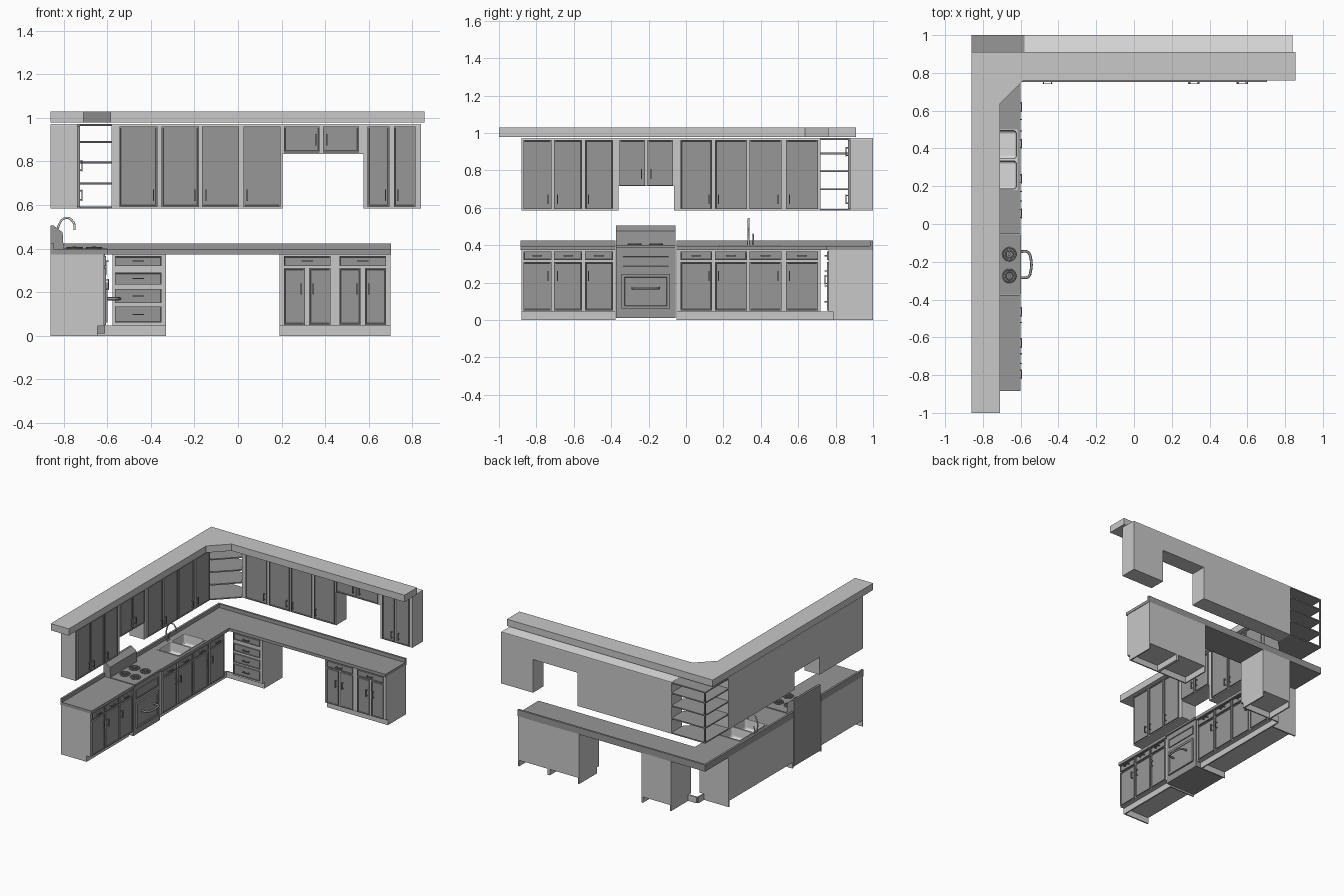
import bpy, bmesh
from mathutils import Vector

if "Cube" in bpy.data.objects:
    bpy.data.objects.remove(bpy.data.objects["Cube"])


def material(name, v):
    m = bpy.data.materials.new(name)
    m.use_nodes = True
    m.diffuse_color = (v, v, v, 1)
    m.node_tree.nodes["Principled BSDF"].inputs["Base Color"].default_value = (v, v, v, 1)
    return m


LIGHT = material("light grey", 0.58)
DARK = material("mid grey", 0.31)
WHITE = material("white", 0.85)
METAL = material("sink grey", 0.7)
HANDLE = material("handle grey", 0.25)


def finish(bm, name, mat):
    bmesh.ops.recalc_face_normals(bm, faces=bm.faces)
    me = bpy.data.meshes.new(name)
    bm.to_mesh(me)
    bm.free()
    me.materials.append(mat)
    ob = bpy.data.objects.new(name, me)
    bpy.context.collection.objects.link(ob)
    return ob


def box_bm(lo, hi):
    bm = bmesh.new()
    bmesh.ops.create_cube(bm, size=1)
    for v in bm.verts:
        v.co = Vector([a + (c + 0.5) * (b - a) for a, b, c in zip(lo, hi, v.co)])
    bm.normal_update()
    return bm


def facing(bm, direction):
    return max(bm.faces, key=lambda f: f.normal.dot(Vector(direction)))


def world(run, u0, u1, d0, d1, z0, z1):
    """u runs along the wall, d is the distance out from it."""
    if run == "left":
        return (-0.86 + d0, u0, z0), (-0.86 + d1, u1, z1)
    return (u0, 1 - d1, z0), (u1, 1 - d0, z1)


OUT = {"left": (1, 0, 0), "back": (0, -1, 0)}


def block(name, run, u0, u1, d0, d1, z0, z1, mat, open_top=False):
    bm = box_bm(*world(run, u0, u1, d0, d1, z0, z1))
    if open_top:
        bm.faces.remove(facing(bm, (0, 0, 1)))
    return finish(bm, name, mat)


def panel(name, run, u0, u1, d0, d1, z0, z1, border=0.009):
    """Slab with a recessed centre, for doors and drawers."""
    bm = box_bm(*world(run, u0, u1, d0, d1, z0, z1))
    f = facing(bm, OUT[run])
    bmesh.ops.inset_region(bm, faces=[f], thickness=border)
    bmesh.ops.inset_region(bm, faces=[f], thickness=0.002, depth=-0.003)
    return finish(bm, name, DARK)


def prism(name, pts, mat, axis, a, b):
    bm = bmesh.new()
    put = (lambda p: (p[0], p[1], a)) if axis == "z" else (lambda p: (p[0], a, p[1]))
    f = bm.faces.new([bm.verts.new(put(p)) for p in pts])
    new = bmesh.ops.extrude_face_region(bm, geom=[f])["geom"]
    shift = (0, 0, b - a) if axis == "z" else (0, b - a, 0)
    bmesh.ops.translate(bm, vec=shift, verts=[g for g in new if isinstance(g, bmesh.types.BMVert)])
    return finish(bm, name, mat)


def tube(name, pts, radius, mat):
    cu = bpy.data.curves.new(name, "CURVE")
    cu.dimensions = "3D"
    cu.bevel_depth, cu.bevel_resolution, cu.resolution_u = radius, 2, 6
    cu.use_fill_caps = True
    s = cu.splines.new("BEZIER")
    s.bezier_points.add(len(pts) - 1)
    for bp, p in zip(s.bezier_points, pts):
        bp.co = p
        bp.handle_left_type = bp.handle_right_type = "AUTO"
    cu.materials.append(mat)
    ob = bpy.data.objects.new(name, cu)
    bpy.context.collection.objects.link(ob)


def handle(run, u, z, d, upright=True, half=0.026):
    r = 0.003
    hu, hz = (r, half) if upright else (half, r)
    block("handle_bar", run, u - hu, u + hu, d + 0.008, d + 0.013, z - hz, z + hz, HANDLE)
    for s in (-1, 1):
        pu, pz = (u, z + s * half * 0.8) if upright else (u + s * half * 0.8, z)
        block("handle_post", run, pu - r, pu + r, d - 0.004, d + 0.009, pz - r, pz + r, HANDLE)


def door(run, u0, u1, d, z0, z1, side, hz):
    panel("cabinet_door", run, u0, u1, d, d + 0.01, z0, z1)
    handle(run, u1 - 0.018 if side > 0 else u0 + 0.018, hz, d + 0.01)


def drawer(run, u0, u1, d, z0, z1):
    panel("drawer_front", run, u0, u1, d, d + 0.01, z0, z1, 0.006)
    handle(run, (u0 + u1) / 2, (z0 + z1) / 2, d + 0.01, False)


def base(run, u0, u1, d, toe0=None, toe1=None):
    block("base_cabinet", run, u0, u1, 0, d, 0.045, 0.376, LIGHT, True)
    for u in (u0, u1 - 0.01):
        block("base_side_foot", run, u, u + 0.01, 0, 0.215, 0, 0.046, LIGHT)
    block("toe_kick", run, u0 if toe0 is None else toe0, u1 if toe1 is None else toe1,
          0.205, 0.215, 0, 0.046, LIGHT)


def upper(run, u0, u1, z0):
    block("wall_cabinet", run, u0, u1, 0, 0.124, z0, 0.966, LIGHT)
    block("wall_cabinet_top", run, u0, u1, 0, 0.124, 0.966, 0.973, WHITE)


# Left run: base and wall cabinets
DL, DB, DU = 0.245, 0.237, 0.124
base("left", -0.88, -0.376, DL)
base("left", -0.05, 0.72, DL, toe1=0.785)
upper("left", -0.88, -0.36, 0.585)
upper("left", -0.36, -0.065, 0.715)
upper("left", -0.065, 0.72, 0.585)
columns = [(-0.87, -0.72, 1), (-0.705, -0.555, -1), (-0.54, -0.39, -1),
           (-0.03, 0.14, 1), (0.155, 0.325, -1), (0.34, 0.51, 1), (0.535, 0.705, -1)]
for a, b, s in columns:
    door("left", a, b, DL, 0.05, 0.31, s, 0.235)
    drawer("left", a, b, DL, 0.32, 0.366)
    door("left", a, b, DU, 0.592, 0.963, s, 0.645)
for a, b, s in [(-0.355, -0.22, 1), (-0.205, -0.07, -1)]:
    door("left", a, b, DU, 0.72, 0.963, s, 0.78)

# Back run: drawer unit, base cabinets and wall cabinets
base("back", -0.575, -0.33, DB, toe0=-0.645)
for z0, z1 in [(0.06, 0.135), (0.15, 0.215), (0.235, 0.29), (0.32, 0.366)]:
    drawer("back", -0.565, -0.35, DB, z0, z1)
for u in (0.19, 0.445):
    base("back", u, u + 0.255, DB)
    drawer("back", u + 0.02, u + 0.235, DB, 0.32, 0.366)
    door("back", u + 0.02, u + 0.118, DB, 0.05, 0.31, 1, 0.215)
    door("back", u + 0.137, u + 0.235, DB, 0.05, 0.31, -1, 0.215)
upper("back", -0.58, 0.205, 0.585)
upper("back", 0.205, 0.575, 0.835)
upper("back", 0.575, 0.84, 0.585)
for a, b, s in [(-0.545, -0.37, 1), (-0.35, -0.18, 1), (-0.165, 0.005, -1), (0.025, 0.195, -1),
                (0.595, 0.695, 1), (0.715, 0.815, -1)]:
    door("back", a, b, DU, 0.592, 0.961, s, 0.645)
for a, b, s in [(0.21, 0.375, 1), (0.39, 0.555, -1)]:
    door("back", a, b, DU, 0.842, 0.961, s, 0.9)

# Open corner shelves
corner = [(-0.86, 1), (-0.58, 1), (-0.58, 0.866), (-0.726, 0.72), (-0.86, 0.72)]
for z in (0.585, 0.695, 0.79, 0.885, 0.963):
    prism("corner_shelf", corner, DARK, "z", z, z + 0.009)
block("corner_shelf_post", "left", 0.99, 1, 0, 0.01, 0.585, 0.972, DARK)

# Soffit above the wall cabinets
prism("soffit", [(-0.86, -1), (-0.71, -1), (-0.71, 0.635), (-0.585, 0.76), (0.855, 0.76),
                 (0.855, 0.91), (-0.86, 0.91)], LIGHT, "z", 0.979, 1.03)

# Countertop in pieces around the stove and the sink, with backsplash
S0, S1 = 0.18, 0.5
C0, C1 = 0.374, 0.396
for a, b, d0, d1 in [(-0.885, -0.376, 0, 0.26), (-0.052, S0, 0, 0.26), (S1, 1, 0, 0.26),
                     (S0, S1, 0, 0.06), (S0, S1, 0.243, 0.26)]:
    block("countertop", "left", a, b, d0, d1, C0, C1, DARK)
block("countertop", "back", -0.6, 0.703, 0, 0.249, C0, C1, DARK)
for a, b in [(-0.885, -0.376), (-0.052, 1)]:
    block("backsplash", "left", a, b, 0, 0.015, C1, 0.424, DARK)
block("backsplash", "back", -0.845, 0.703, 0, 0.015, C1, 0.424, DARK)

# Double sink
for y0, y1 in [(S0, 0.34), (0.34, S1)]:
    bm = box_bm((-0.8, y0, 0.315), (-0.617, y1, 0.4))
    f = facing(bm, (0, 0, 1))
    bmesh.ops.inset_region(bm, faces=[f], thickness=0.008)
    bmesh.ops.inset_region(bm, faces=[f], thickness=0.004, depth=-0.075)
    edges = {e for v in f.verts for e in v.link_edges}
    bmesh.ops.bevel(bm, geom=list(edges), offset=0.014, segments=3, profile=0.5, affect="EDGES")
    finish(bm, "sink_basin", METAL)
tube("faucet", [(-0.825, 0.335, 0.39), (-0.825, 0.335, 0.5), (-0.79, 0.335, 0.541),
                (-0.755, 0.335, 0.52), (-0.75, 0.335, 0.485)], 0.005, METAL)
tube("faucet_lever", [(-0.825, 0.36, 0.39), (-0.825, 0.36, 0.43), (-0.815, 0.358, 0.46)], 0.004, METAL)

# Stove
Y0, Y1 = -0.374, -0.056
block("stove_body", "left", Y0, Y1, 0, 0.25, 0.01, 0.385, DARK)
block("stove_top", "left", Y0, Y1, 0, 0.262, 0.385, 0.4, DARK)
panel("stove_control_panel", "left", Y0 + 0.03, Y1 - 0.03, 0.25, 0.257, 0.28, 0.345)
panel("oven_door", "left", Y0 + 0.03, Y1 - 0.03, 0.25, 0.262, 0.06, 0.245, 0.022)
prism("stove_backguard", [(-0.86, 0.39), (-0.8, 0.39), (-0.805, 0.475), (-0.845, 0.505), (-0.86, 0.505)],
      DARK, "y", Y0, Y1)
tube("oven_handle", [(-0.6, -0.285, 0.17), (-0.56, -0.28, 0.17), (-0.547, -0.25, 0.17),
                     (-0.547, -0.18, 0.17), (-0.56, -0.15, 0.17), (-0.6, -0.145, 0.17)], 0.007, DARK)
for x in (-0.66, -0.75):
    for y in (-0.16, -0.275):
        for r in (0.034, 0.02):
            bpy.ops.mesh.primitive_torus_add(location=(x, y, 0.404), major_radius=r, minor_radius=0.004,
                                             major_segments=20, minor_segments=6)
            ring = bpy.context.object
            ring.name = "burner_ring"
            ring.data.materials.append(HANDLE)
            bpy.ops.object.shade_smooth_by_angle()
        bpy.ops.mesh.primitive_cylinder_add(vertices=12, radius=0.009, depth=0.012, location=(x, y, 0.404))
        bpy.context.object.name = "burner_cap"
        bpy.context.object.data.materials.append(HANDLE)
